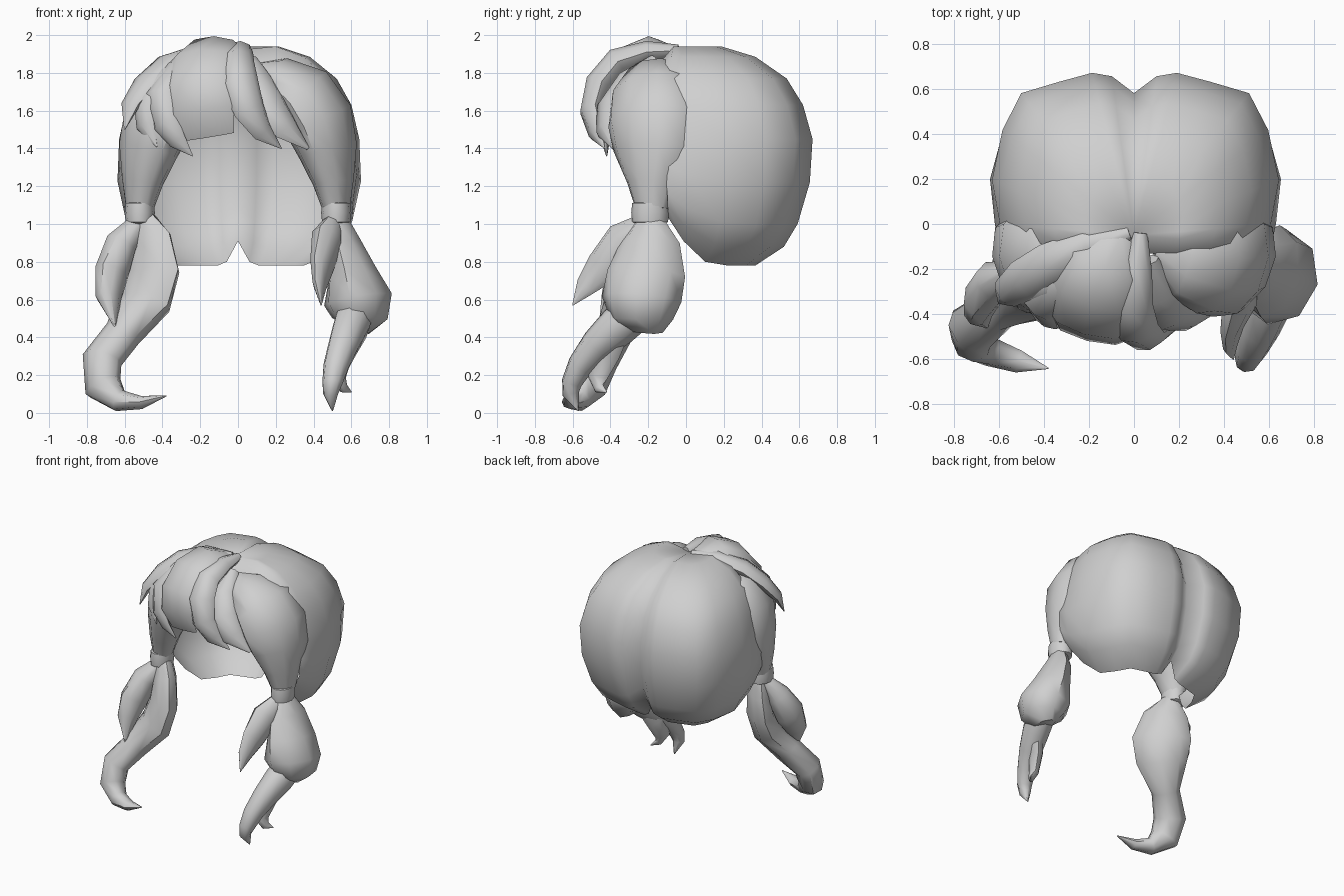
import bpy, bmesh, math
from mathutils import Vector

hair = bpy.data.materials.new("hair_grey")
hair.diffuse_color = (0.63, 0.63, 0.63, 1)


def finish(name, bm, angle=50):
    bmesh.ops.remove_doubles(bm, verts=bm.verts, dist=0.0005)
    bmesh.ops.recalc_face_normals(bm, faces=bm.faces)
    me = bpy.data.meshes.new(name)
    bm.to_mesh(me)
    bm.free()
    me.materials.append(hair)
    ob = bpy.data.objects.new(name, me)
    bpy.context.collection.objects.link(ob)
    bpy.ops.object.select_all(action='DESELECT')
    ob.select_set(True)
    bpy.context.view_layer.objects.active = ob
    bpy.ops.object.shade_smooth_by_angle(angle=math.radians(angle))
    return ob


def strand(name, path, out=None, sides=8, flip=1):
    """Loft of oval rings; path rows are x, y, z, half width, half depth."""
    bm = bmesh.new()
    pts = [Vector((p[0] * flip, p[1], p[2])) for p in path]
    rings = []
    for i, p in enumerate(pts):
        t = (pts[min(i + 1, len(pts) - 1)] - pts[max(i - 1, 0)]).normalized()
        o = Vector((out[0] * flip, out[1], out[2])) if out else p - Vector((0, 0.1, 1.3))
        w = t.cross(o).normalized()
        d = w.cross(t)
        rw, rd = path[i][3:]
        rings.append([bm.verts.new(p + w * rw * math.cos(a) + d * rd * math.sin(a))
                      for a in (2 * math.pi * k / sides for k in range(sides))])
    for a, b in zip(rings, rings[1:]):
        for k in range(sides):
            n = (k + 1) % sides
            bm.faces.new((a[k], a[n], b[n], b[k]))
    bm.faces.new(rings[0])
    bm.faces.new(rings[-1])
    return finish(name, bm)


# Back hair: open two-lobed shell; plan columns are x, y, rim height
plan = [(.60, -.10, 1.03), (.625, .0, .91), (.655, .2, .80), (.60, .42, .78), (.51, .58, .78),
        (.34, .63, .78), (.19, .67, .78), (.10, .655, .80), (0, .58, .91)]
# profile rows are scale, height, extra scale at the sides
profile = [(0, 1.92, 0), (.33, 1.94, 0), (.58, 1.885, 0), (.81, 1.77, -.02), (.93, 1.63, -.02),
           (1, 1.45, -.03), (.98, 1.22, .02), (.89, 1.0, .04), (.79, .88, .02), (.58, .78, 0)]
bm = bmesh.new()
for side in (1, -1):
    cols = []
    for x, y, rim in plan:
        k = (1.45 - rim) / .67
        sideways = 1 - min(1, max(0, y / .58))
        col = []
        for s, z, extra in profile:
            if z < 1.45:
                z = 1.45 - (1.45 - z) * k
                s = 1 - (1 - s) * k * k
            s += extra * sideways
            if x == 0 and 0 < s and z > 1.7:
                z -= .02
            px = side * x * s * (1 if side > 0 else .98)
            col.append(bm.verts.new((px, y * s - .05 * (1 - s), z)))
        cols.append(col)
    # front edge rolls inward towards the face
    roll = []
    for v in cols[0]:
        lift = max(0, v.co.z - 1.2) / .74
        roll.append(bm.verts.new((v.co.x * (1 - .08 * lift), v.co.y - .075 * lift, v.co.z - .09 * lift)))
    cols.insert(0, roll)
    for j, (a, b) in enumerate(zip(cols, cols[1:])):
        for i in range(len(profile) - 1):
            if i == 0 and j > 0:
                bm.faces.new((a[0], a[1], b[1]))
            else:
                bm.faces.new((a[i], a[i + 1], b[i + 1], b[i]))
finish("back_hair", bm, 180)

# Side hair gathered into the bands, and the bands
for label, f in (("right", 1), ("left", -1)):
    strand("side_hair_" + label, [
        (.10, -.11, 1.80, .07, .05), (.21, -.16, 1.785, .17, .10), (.34, -.17, 1.69, .24, .165),
        (.425, -.165, 1.55, .26, .18), (.475, -.165, 1.39, .23, .15),
        (.505, -.18, 1.22, .14, .105), (.52, -.18, 1.08, .09, .07)], (1, -.35, .3), 10, f)
    strand("hair_band_" + label, [
        (.52, -.19, 1.115, .075, .055), (.52, -.19, 1.11, .095, .075), (.52, -.19, 1.06, .10, .08),
        (.52, -.19, 1.01, .095, .075), (.52, -.19, 1.0, .07, .05)], (1, 0, 0), 12, f)

# Right pigtail: full upper body, then a thin tail sweeping forward
strand("right_pigtail", [
    (.53, -.19, 1.03, .07, .05), (.56, -.19, .90, .16, .09), (.605, -.21, .74, .21, .13),
    (.635, -.235, .60, .215, .185), (.645, -.235, .50, .17, .15), (.63, -.24, .44, .12, .07)],
    (1, -.2, 0))
strand("right_pigtail_tail", [
    (.63, -.24, .55, .10, .10), (.60, -.36, .46, .11, .10),
    (.56, -.47, .36, .09, .085), (.52, -.56, .25, .07, .07), (.50, -.605, .16, .055, .055),
    (.49, -.61, .10, .045, .04), (.50, -.57, .01, .003, .003)], (1, -.2, 0))
strand("right_pigtail_lock", [
    (.51, -.20, 1.02, .05, .04), (.47, -.33, .91, .11, .08), (.44, -.44, .77, .10, .05),
    (.43, -.53, .67, .06, .03), (.44, -.60, .57, .003, .003)], (1, -.5, 0))
strand("right_pigtail_curl", [
    (.60, -.36, .46, .08, .06), (.55, -.42, .32, .08, .05), (.53, -.47, .19, .06, .035),
    (.56, -.46, .13, .03, .02), (.60, -.42, .11, .003, .003)], (1, -.5, 0))

# Left pigtail
strand("left_pigtail", [
    (-.50, -.19, 1.03, .07, .06), (-.475, -.215, .92, .16, .08), (-.465, -.25, .74, .21, .10),
    (-.50, -.29, .58, .18, .11), (-.61, -.38, .42, .10, .10), (-.72, -.465, .28, .115, .10),
    (-.715, -.52, .14, .11, .09), (-.63, -.57, .065, .06, .065), (-.51, -.61, .055, .035, .05),
    (-.38, -.64, .09, .003, .003)], (-1, -1, 0))
strand("left_pigtail_lock", [
    (-.52, -.20, 1.02, .05, .04), (-.62, -.25, .89, .09, .09), (-.67, -.32, .74, .085, .11),
    (-.685, -.38, .61, .065, .08), (-.65, -.46, .45, .003, .003)], (-.5, -1, 0))

# Fringe
strand("fringe_centre", [
    (-.06, -.06, 1.90, .08, .04), (-.125, -.19, 1.93, .16, .065), (-.18, -.32, 1.865, .19, .075),
    (-.205, -.43, 1.74, .185, .07), (-.195, -.47, 1.60, .18, .05), (-.165, -.44, 1.46, .15, .015)])
strand("fringe_parting", [
    (.03, -.04, 1.92, .03, .03), (.01, -.20, 1.915, .07, .055), (-.005, -.36, 1.86, .09, .075),
    (.01, -.46, 1.74, .10, .075), (.06, -.505, 1.60, .085, .055), (.13, -.48, 1.49, .06, .03),
    (.23, -.43, 1.40, .003, .003)])
strand("fringe_right", [
    (.06, -.16, 1.86, .05, .04), (.10, -.32, 1.76, .09, .05), (.16, -.41, 1.63, .10, .05),
    (.25, -.42, 1.51, .08, .04), (.37, -.38, 1.40, .01, .01)])
strand("fringe_left_inner", [
    (-.18, -.14, 1.89, .06, .04), (-.32, -.27, 1.81, .10, .06), (-.41, -.36, 1.68, .09, .06),
    (-.38, -.42, 1.53, .075, .04), (-.32, -.43, 1.44, .05, .02), (-.24, -.42, 1.36, .003, .003)])
strand("fringe_left_sweep", [
    (-.02, -.04, 1.91, .03, .03), (-.20, -.10, 1.90, .08, .055), (-.37, -.18, 1.84, .10, .06),
    (-.49, -.25, 1.74, .095, .05), (-.57, -.31, 1.63, .07, .035), (-.60, -.35, 1.50, .003, .003)])
strand("fringe_left_under", [
    (-.20, -.18, 1.86, .05, .04), (-.38, -.27, 1.78, .09, .05), (-.49, -.31, 1.65, .09, .05),
    (-.49, -.35, 1.52, .06, .035), (-.43, -.39, 1.41, .003, .003)])
